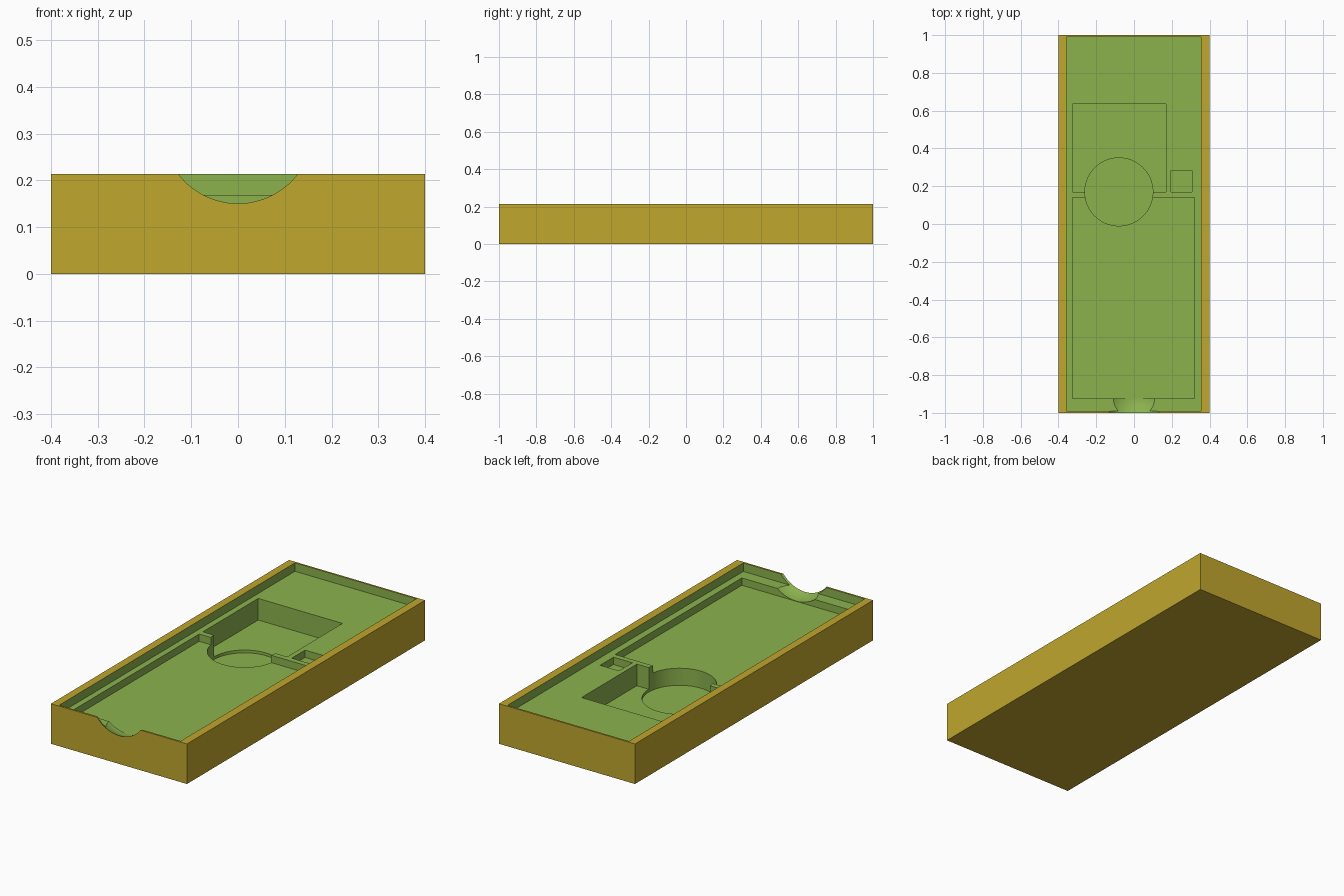
import bpy
import bmesh
from mathutils import Matrix, Vector

if "Cube" in bpy.data.objects:
    bpy.data.objects.remove(bpy.data.objects["Cube"])

W, L, H = 0.40, 1.0, 0.213      # half width, half length, height
LEDGE = 0.168                   # floor of the shallow lid recess
SHALLOW = 0.129                 # floor of the long and small pockets
DEEP = 0.053                    # floor of the square pocket
WELL = 0.038                    # floor of the round well


def material(name, color):
    m = bpy.data.materials.new(name)
    m.diffuse_color = (*color, 1)
    m.use_nodes = True
    m.node_tree.nodes["Principled BSDF"].inputs["Base Color"].default_value = m.diffuse_color
    return m


def finish(bm, name):
    me = bpy.data.meshes.new(name)
    bm.to_mesh(me)
    bm.free()
    ob = bpy.data.objects.new(name, me)
    bpy.context.collection.objects.link(ob)
    return ob


def box(name, x0, x1, y0, y1, z0, z1):
    bm = bmesh.new()
    mat = Matrix.Translation(((x0 + x1) / 2, (y0 + y1) / 2, (z0 + z1) / 2))
    mat = mat @ Matrix.Diagonal((x1 - x0, y1 - y0, z1 - z0, 1))
    bmesh.ops.create_cube(bm, size=1, matrix=mat)
    return finish(bm, name)


def cylinder(name, x, y, r, z0, z1):
    bm = bmesh.new()
    bmesh.ops.create_cone(bm, cap_ends=True, segments=64, radius1=r, radius2=r,
                          depth=z1 - z0, matrix=Matrix.Translation((x, y, (z0 + z1) / 2)))
    return finish(bm, name)


def sphere(name, centre, r):
    bm = bmesh.new()
    bmesh.ops.create_uvsphere(bm, u_segments=48, v_segments=32, radius=r,
                              matrix=Matrix.Translation(centre))
    return finish(bm, name)


# Solid case body
case = box("case", -W, W, -L, L, 0, H)

# Recess, pockets, round well and thumb notch
cutters = [
    box("lid_recess", -0.358, 0.356, -0.99, 0.99, LEDGE, 0.30),
    box("long_pocket", -0.326, 0.319, -0.925, 0.14, SHALLOW, 0.31),
    box("square_pocket", -0.326, 0.17, 0.17, 0.635, DEEP, 0.32),
    box("small_pocket", 0.197, 0.308, 0.17, 0.282, SHALLOW, 0.33),
    cylinder("round_well", -0.08, 0.17, 0.18, WELL, 0.34),
    sphere("thumb_notch", Vector((0, -0.917, 0.312)), 0.1817),
]
bpy.context.view_layer.objects.active = case
for c in cutters:
    c.hide_render = True
    mod = case.modifiers.new(c.name, 'BOOLEAN')
    mod.operation = 'DIFFERENCE'
    mod.solver = 'EXACT'
    mod.object = c
    bpy.ops.object.modifier_apply(modifier=mod.name)
for c in cutters:
    bpy.data.objects.remove(c)

# Ochre outside and rim, green inside
case.data.materials.clear()
case.data.materials.append(material("ochre", (0.53, 0.385, 0.027)))
case.data.materials.append(material("leaf_green", (0.262, 0.45, 0.076)))
for p in case.data.polygons:
    x, y, z = p.center
    outside = (abs(x) > W - 1e-4 or abs(y) > L - 1e-4
               or z < 1e-4 or z > H - 1e-4)
    p.material_index = 0 if outside else 1

case.select_set(True)
bpy.ops.object.shade_smooth_by_angle(angle=0.5)
